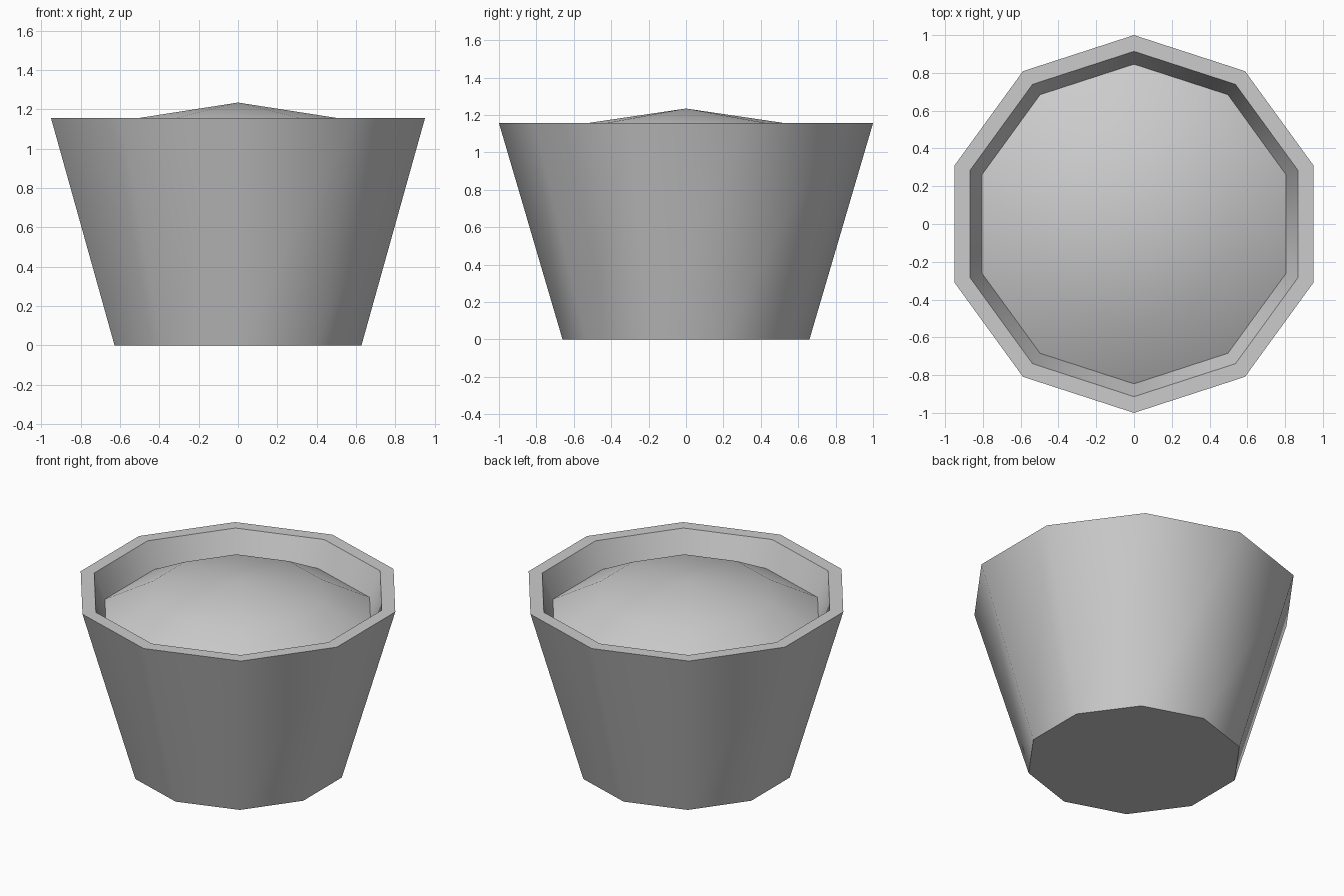
import bpy
import bmesh
import math

if "Cube" in bpy.data.objects:
    bpy.data.objects.remove(bpy.data.objects["Cube"], do_unlink=True)

SIDES = 10

grey = bpy.data.materials.new("light_grey")
grey.use_nodes = True
colour = (0.6, 0.6, 0.6, 1)
grey.diffuse_color = colour
grey.node_tree.nodes["Principled BSDF"].inputs["Base Color"].default_value = colour


def lathe(name, profile):
    """Spin a (radius, height) profile into a ten-sided solid of revolution."""
    bm = bmesh.new()
    rings = []
    for r, z in profile:
        if r == 0:
            rings.append([bm.verts.new((0, 0, z))] * SIDES)
            continue
        ring = []
        for i in range(SIDES):
            a = math.pi / 2 + math.tau * i / SIDES
            ring.append(bm.verts.new((r * math.cos(a), r * math.sin(a), z)))
        rings.append(ring)
    for low, high in zip(rings, rings[1:]):
        for i in range(SIDES):
            j = (i + 1) % SIDES
            corners = dict.fromkeys((low[i], low[j], high[j], high[i]))
            bm.faces.new(list(corners))
    mesh = bpy.data.meshes.new(name)
    bm.to_mesh(mesh)
    bm.free()
    mesh.materials.append(grey)
    obj = bpy.data.objects.new(name, mesh)
    bpy.context.collection.objects.link(obj)
    bpy.ops.object.select_all(action="DESELECT")
    obj.select_set(True)
    bpy.context.view_layer.objects.active = obj
    bpy.ops.object.shade_smooth_by_angle(angle=math.radians(45))
    return obj


# Tapered pot: base, outer wall, flat rim, inner wall
lathe("pot", [(0, 0), (0.66, 0), (1, 1.157), (0.914, 1.157), (0.846, 0.99)])

# Low domed filling that meets the inner wall
lathe("domed_filling", [(0.846, 0.99), (0.54, 1.155), (0, 1.235)])
